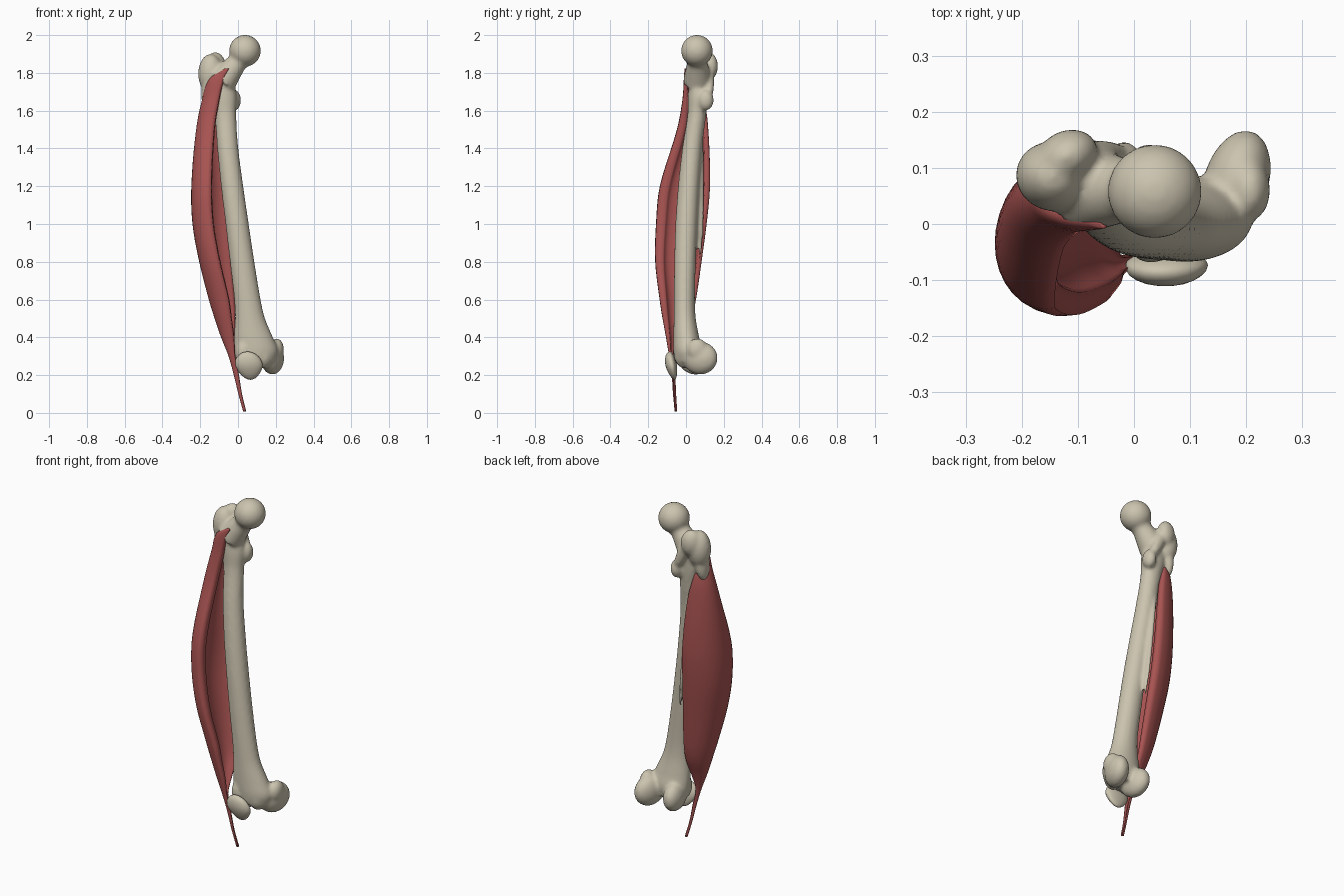
import bpy, bmesh
from math import sin, cos, pi
from mathutils import Vector, Matrix

if "Cube" in bpy.data.objects:
    bpy.data.objects.remove(bpy.data.objects["Cube"])


def material(name, color):
    m = bpy.data.materials.new(name)
    m.diffuse_color = color
    m.use_nodes = True
    m.node_tree.nodes["Principled BSDF"].inputs["Base Color"].default_value = m.diffuse_color
    return m


BONE = material("bone", (0.6, 0.55, 0.43, 1))
MUSCLE = material("muscle", (0.4, 0.09, 0.085, 1))


def finish(bm, name, mat):
    bmesh.ops.recalc_face_normals(bm, faces=bm.faces)
    for f in bm.faces:
        f.smooth = True
    me = bpy.data.meshes.new(name)
    bm.to_mesh(me)
    bm.free()
    ob = bpy.data.objects.new(name, me)
    bpy.context.collection.objects.link(ob)
    me.materials.append(mat)
    return ob


def refine(rows, steps):
    """Catmull-Rom interpolation of tables of numbers, along the first column."""
    out = []
    for i in range(len(rows) - 1):
        p1, p2 = rows[i], rows[i + 1]
        p0, p3 = rows[max(i - 1, 0)], rows[min(i + 2, len(rows) - 1)]
        h = p2[0] - p1[0]
        for k in range(steps):
            t = k / steps
            row = []
            for a, b, c, d in zip(p0, p1, p2, p3):
                m1 = (c - a) / (p2[0] - p0[0]) * h
                m2 = (d - b) / (p3[0] - p1[0]) * h
                row.append((2*t**3 - 3*t*t + 1)*b + (t**3 - 2*t*t + t)*m1
                           + (3*t*t - 2*t**3)*c + (t**3 - t*t)*m2)
            out.append(row)
    return out + [list(rows[-1])]


def loft(bm, rings):
    loops = [[bm.verts.new(p) for p in r] for r in rings]
    n = len(loops[0])
    for a, b in zip(loops, loops[1:]):
        for i in range(n):
            bm.faces.new((a[i], a[(i + 1) % n], b[(i + 1) % n], b[i]))
    bm.faces.new(loops[0])
    bm.faces.new(loops[-1][::-1])


def blob(bm, center, radii, tilt=0.0, axis='Z'):
    mat = (Matrix.Translation(center) @ Matrix.Rotation(tilt, 4, axis)
           @ Matrix.Diagonal((*radii, 1)))
    bmesh.ops.create_icosphere(bm, subdivisions=4, radius=1, matrix=mat)


def tube(bm, a, b, ra, rb, n=24):
    a, b = Vector(a), Vector(b)
    q = (b - a).to_track_quat('Z', 'Y')
    loft(bm, [[p + q @ Vector((r*cos(2*pi*i/n), r*sin(2*pi*i/n), 0)) for i in range(n)]
              for p, r in ((a, ra), (a.lerp(b, 0.4), ra*0.97), (b, rb))])


# Femur: shaft given as z, left, right, front, back
shaft = [(1.79, -.155, -.03, .02, .115), (1.68, -.152, -.008, .01, .115),
         (1.58, -.125, -.01, .008, .107), (1.4, -.11, .002, -.02, .085),
         (1.2, -.09, .028, -.042, .07), (1.0, -.066, .057, -.056, .06),
         (.8, -.043, .087, -.062, .052), (.6, -.02, .12, -.064, .047),
         (.5, -.016, .143, -.065, .052), (.4, -.022, .185, -.067, .07),
         (.33, -.022, .212, -.067, .085), (.27, -.01, .195, -.06, .075)]
bm = bmesh.new()
loft(bm, [[((l + r)/2 + (r - l)/2*cos(2*pi*i/32), (f + b)/2 + (b - f)/2*sin(2*pi*i/32), z)
           for i in range(32)] for z, l, r, f, b in refine(shaft, 6)])
blob(bm, (.037, .058, 1.917), (.084, .084, .084))                 # head
tube(bm, (.04, .058, 1.91), (-.085, .062, 1.755), .056, .078)     # neck
blob(bm, (-.145, .085, 1.795), (.066, .062, .105), -.25)          # greater trochanter
blob(bm, (-.12, .12, 1.835), (.058, .046, .075), .5)
blob(bm, (-.155, .075, 1.72), (.036, .05, .11), .15, 'Y')
blob(bm, (-.07, .125, 1.77), (.03, .025, .13), -.45, 'Y')         # crest between trochanters
blob(bm, (-.018, .105, 1.655), (.034, .042, .055))                # lesser trochanter
blob(bm, (-.05, .075, 1.2), (.014, .022, .4), -.1, 'Y')           # rear ridge
blob(bm, (.182, .075, .29), (.058, .095, .087), -.3)              # inner condyle
blob(bm, (.205, .06, .335), (.038, .055, .06))
blob(bm, (.035, .052, .285), (.055, .092, .083), .15)             # outer condyle
blob(bm, (.03, -.02, .32), (.045, .05, .075))                     # groove lips
blob(bm, (.135, -.01, .31), (.05, .05, .075))
femur = finish(bm, "femur", BONE)
mod = femur.modifiers.new("blend", 'REMESH')
mod.mode = 'VOXEL'
mod.voxel_size = .009
mod.use_smooth_shade = True
mod = femur.modifiers.new("soften", 'SMOOTH')
mod.factor = .5
mod.iterations = 8

# Kneecap: rounded wedge narrowing towards its lower tip
bm = bmesh.new()
bmesh.ops.create_icosphere(bm, subdivisions=3, radius=1)
for v in bm.verts:
    x, y, z = v.co
    w = 1.0 + .25*z if z < 0 else 1.0
    if y > 0:
        y *= .7
    v.co = (.058 + .074*x*w - .008*z, -.073 + .036*y*w - .013*z, .25 + .075*z)
finish(bm, "kneecap", BONE)

# Thigh muscle: crescent sections as z, front edge x, y, outermost x, back edge x, y, thickness
sections = [(1.825, -.05, -.008, -.065, -.055, .012, .008),
            (1.77, -.075, -.012, -.148, -.135, .035, .045),
            (1.66, -.1, -.02, -.19, -.125, .095, .06),
            (1.5, -.125, -.05, -.222, -.09, .12, .07),
            (1.2, -.14, -.142, -.246, -.06, .13, .085),
            (1.0, -.13, -.162, -.24, -.05, .112, .083),
            (.8, -.095, -.166, -.205, -.035, .085, .075),
            (.6, -.048, -.142, -.155, -.02, .055, .06),
            (.5, -.035, -.126, -.124, -.018, .03, .048),
            (.4, -.022, -.107, -.09, -.022, -.015, .035),
            (.3, -.017, -.09, -.05, -.028, -.05, .018),
            (.2, .002, -.076, -.022, -.006, -.055, .012),
            (.1, .018, -.069, .002, .013, -.052, .008),
            (.005, .041, -.06, .028, .039, -.046, .005)]


def arc(fx, fy, lx, bx, by, n=18):
    c = (lx - (fx + bx)/8)*4/3
    pts = []
    for i in range(n + 1):
        t = i/n
        k = ((1 - t)**3, 3*t*(1 - t)**2, 3*t*t*(1 - t), t**3)
        pts.append((k[0]*fx + (k[1] + k[2])*c + k[3]*bx, (k[0] + k[1])*fy + (k[2] + k[3])*by))
    return pts


rings = []
for z, fx, fy, lx, bx, by, t in refine(sections, 5):
    d = min(t, (by - fy)*.45)
    outer = arc(fx, fy, lx, bx, by)
    inner = arc(fx + .004, fy + d*.65, lx + t, bx + .004, by - d*.4)
    rings.append([(x, y, z) for x, y in outer + inner[::-1]])
bm = bmesh.new()
loft(bm, rings)
muscle = finish(bm, "outer_thigh_muscle", MUSCLE)
mod = muscle.modifiers.new("soften", 'SMOOTH')
mod.factor = .4
mod.iterations = 2
